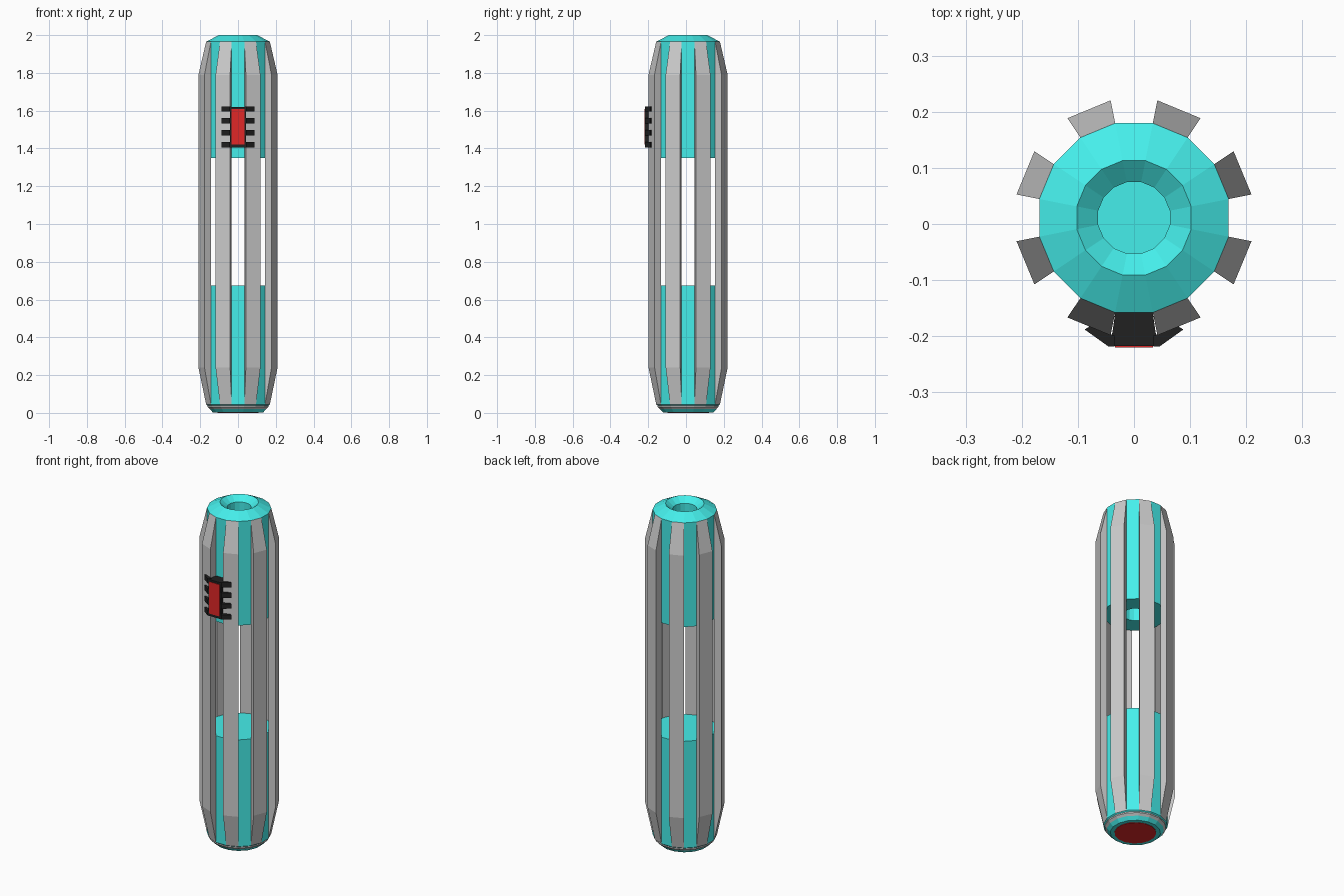
import bpy, bmesh, math

if "Cube" in bpy.data.objects:
    bpy.data.objects.remove(bpy.data.objects["Cube"])

CY = 0.011          # body axis in y
N = 16              # sides of the body
STEP = 2 * math.pi / N


def material(name, rgb):
    m = bpy.data.materials.new(name)
    m.diffuse_color = (*rgb, 1)
    m.use_nodes = True
    m.node_tree.nodes["Principled BSDF"].inputs["Base Color"].default_value = m.diffuse_color
    return m


TEAL = material("teal", (0.06, 0.86, 0.83))
RED = material("red", (0.75, 0.02, 0.02))
BLACK = material("black", (0.015, 0.015, 0.015))


def add(name, bm, mat=None):
    bmesh.ops.recalc_face_normals(bm, faces=bm.faces)
    me = bpy.data.meshes.new(name)
    bm.to_mesh(me)
    bm.free()
    ob = bpy.data.objects.new(name, me)
    bpy.context.collection.objects.link(ob)
    if mat:
        me.materials.append(mat)
    return ob


def polar(r, a, z):
    return (r * math.cos(a), CY + r * math.sin(a), z)


def lathe(name, profile, mat=None, closed=False):
    """Spin (radius, z) points; open profiles get flat caps, closed ones form a ring."""
    bm = bmesh.new()
    rings = [[bm.verts.new(polar(r, (i + 0.5) * STEP, z)) for i in range(N)]
             for r, z in profile]
    pairs = list(zip(rings, rings[1:]))
    if closed:
        pairs.append((rings[-1], rings[0]))
    else:
        bm.faces.new(rings[0])
        bm.faces.new(rings[-1])
    for a, b in pairs:
        for i in range(N):
            j = (i + 1) % N
            bm.faces.new((a[i], a[j], b[j], b[i]))
    return add(name, bm, mat)


def prism(name, pts, spans, mat):
    """Extrude an (x, y) outline over each z span."""
    bm = bmesh.new()
    for z0, z1 in spans:
        lo = [bm.verts.new((x, y, z0)) for x, y in pts]
        hi = [bm.verts.new((x, y, z1)) for x, y in pts]
        bm.faces.new(lo)
        bm.faces.new(hi)
        for i in range(len(pts)):
            j = (i + 1) % len(pts)
            bm.faces.new((lo[i], lo[j], hi[j], hi[i]))
    return add(name, bm, mat)


# Upper body: tube with a bevelled, funnel-shaped mouth
lathe("upper_body", [(0.172, 1.35), (0.172, 1.965), (0.104, 2.0),
                     (0.065, 1.97), (0.065, 1.35)], TEAL, closed=True)

# Lower body, solid, with the stepped foot
lathe("lower_body", [(0.172, 0.675), (0.172, 0.045), (0.158, 0.034)], TEAL)
lathe("foot_band", [(0.165, 0.042), (0.165, 0.032), (0.150, 0.018)])
lathe("foot_cap", [(0.153, 0.02), (0.135, 0.002)], TEAL)
lathe("foot_light", [(0.112, 0.01), (0.112, 0.0)], RED)

# Eight grip bars covering every second side, tapered at both ends
bar = [(0.172, 0.045), (0.2135, 0.24), (0.2135, 1.79), (0.172, 1.965)]
bm = bmesh.new()
for k in range(8):
    mid = (2 * k + 1) * STEP
    a, b = [[bm.verts.new(polar(r, mid + s * STEP / 2, z)) for r, z in bar]
            for s in (-1, 1)]
    bm.faces.new(a)
    bm.faces.new(b)
    for i in range(4):
        j = (i + 1) % 4
        bm.faces.new((a[i], a[j], b[j], b[i]))
add("grip_bars", bm)

# Switch: black base, four pairs of bent prongs, red plate
prism("switch_base", [(-0.033, -0.155), (0.033, -0.155), (0.042, -0.217), (-0.042, -0.217)],
      [(1.405, 1.62)], BLACK)
prongs = [(z, z + 0.028) for z in (1.405, 1.469, 1.533, 1.595)]
for side, name in ((-1, "left_prongs"), (1, "right_prongs")):
    prism(name, [(side * x, y) for x, y in
                 ((0.035, -0.218), (0.046, -0.218), (0.088, -0.188),
                  (0.078, -0.182), (0.035, -0.199))], prongs, BLACK)
prism("switch_plate", [(-0.034, -0.21), (0.034, -0.21), (0.034, -0.22), (-0.034, -0.22)],
      [(1.42, 1.608)], RED)
